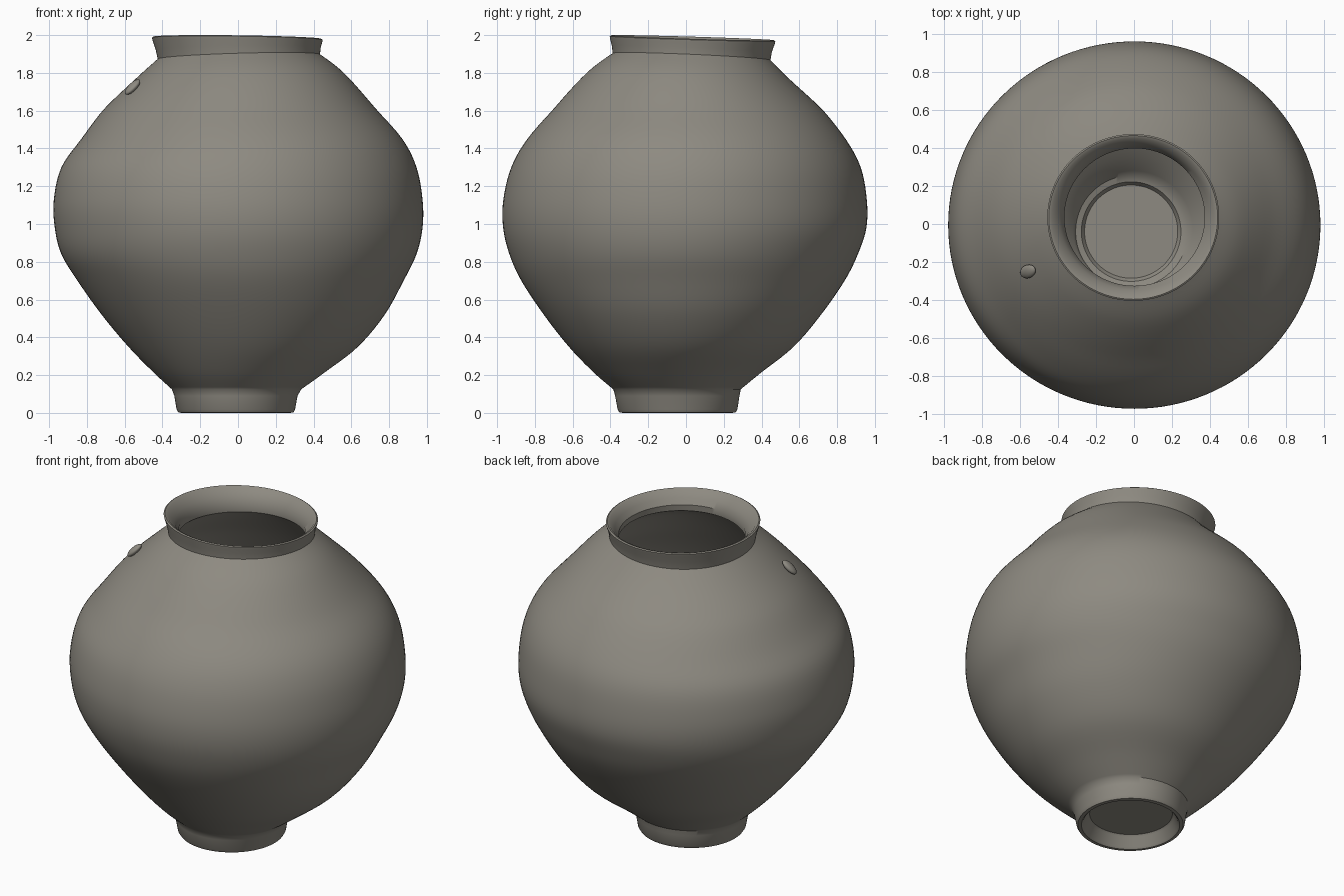
import bpy, bmesh, math
from mathutils import Vector

if "Cube" in bpy.data.objects:
    bpy.data.objects.remove(bpy.data.objects["Cube"])

SEG = 128

clay = bpy.data.materials.new("warm_grey_clay")
clay.diffuse_color = (0.27, 0.255, 0.22, 1)
clay.use_nodes = True
clay.node_tree.nodes["Principled BSDF"].inputs["Base Color"].default_value = clay.diffuse_color

# Body silhouette: height, left x, right x, front y, back y
body = [(0.125, -.35, .335, -.385, .29), (0.215, -.448, .46, -.49, .40),
        (0.35, -.58, .635, -.62, .57), (0.52, -.722, .777, -.753, .715),
        (0.70, -.85, .877, -.872, .84), (0.84, -.935, .945, -.935, .91),
        (0.98, -.97, .977, -.968, .955), (1.13, -.975, .977, -.967, .957),
        (1.30, -.935, .945, -.925, .925), (1.45, -.83, .87, -.84, .845),
        (1.62, -.70, .72, -.69, .71), (1.79, -.53, .56, -.52, .54),
        (1.887, -.425, .434, -.388, .447)]


def ring(z, xl, xr, yf, yb, tx=0.0, ty=0.0):
    """Elliptical ring as (z, cx, cy, rx, ry, tilt x, tilt y)."""
    return (z, (xl + xr) / 2, (yf + yb) / 2, (xr - xl) / 2, (yb - yf) / 2, tx, ty)


def smooth(rows, n=5):
    """Catmull-Rom curve through the rows."""
    out = []
    for i in range(len(rows) - 1):
        p0, p1, p2 = rows[max(i - 1, 0)], rows[i], rows[i + 1]
        p3 = rows[min(i + 2, len(rows) - 1)]
        for k in range(n):
            t = k / n
            out.append(tuple(0.5 * (2 * b + (c - a) * t + (2 * a - 5 * b + 4 * c - d) * t * t
                                    + (3 * b - a - 3 * c + d) * t ** 3)
                             for a, b, c, d in zip(p0, p1, p2, p3)))
    return out + [rows[-1]]


# Outer wall rings; the shoulder gradually takes the tilt of the neck
outer = []
for row in smooth(body):
    f = min(1, max(0, (row[0] - 1.6) / 0.287))
    outer.append(ring(*row, 0.029 * f, -0.044 * f))

# Hollow foot ring, from the underside centre outwards
foot = [(0.075, -.015, -.045, .24, .24, 0, 0),
        (0.065, -.015, -.045, .25, .25, 0, 0),
        (0.01, -.012, -.045, .275, .275, 0, 0),
        (0.0, -.012, -.045, .285, .285, 0, 0),
        ring(0.002, -.315, .293, -.352, .262),
        ring(0.018, -.325, .302, -.362, .272),
        ring(0.09, -.337, .315, -.375, .283)]

# Flared, slightly tilted rim and throat
rim = [ring(1.93, -.436, .438, -.393, .455, .012, -.038),
       ring(1.968, -.452, .446, -.402, .470, -.01, -.03),
       ring(1.982, -.456, .448, -.404, .473, -.013, -.03),
       ring(1.987, -.448, .440, -.396, .465, -.013, -.03),
       ring(1.981, -.432, .426, -.382, .450, -.013, -.03),
       ring(1.94, -.392, .396, -.348, .420, 0, -.035),
       ring(1.90, -.366, .372, -.325, .398, .015, -.04),
       ring(1.86, -.368, .376, -.328, .398, .02, -.04)]

# Inside wall follows the body, then steps down to a round floor
inner = [(z, cx, cy, rx - .075, ry - .075, tx, ty)
         for z, cx, cy, rx, ry, tx, ty in reversed(outer) if 0.22 < z < 1.80]
inner += [(0.17, -.005, -.035, .315, .315, 0, 0),
          (0.14, -.012, -.04, .295, .295, 0, 0),
          (0.13, -.015, -.04, .262, .262, 0, 0),
          (0.105, -.015, -.04, .245, .245, 0, 0)]

# Jar
bm = bmesh.new()
loops = []
for z, cx, cy, rx, ry, tx, ty in foot + outer + rim + inner:
    loop = []
    for i in range(SEG):
        a = 2 * math.pi * i / SEG
        x, y = cx + rx * math.cos(a), cy + ry * math.sin(a)
        loop.append(bm.verts.new((x, y, z + tx * x + ty * y)))
    loops.append(loop)
for a, b in zip(loops, loops[1:]):
    for i in range(SEG):
        j = (i + 1) % SEG
        bm.faces.new((a[i], a[j], b[j], b[i]))
bm.faces.new(list(reversed(loops[0])))
bm.faces.new(loops[-1])
bmesh.ops.recalc_face_normals(bm, faces=bm.faces)
mesh = bpy.data.meshes.new("jar")
bm.to_mesh(mesh)
bm.free()
jar = bpy.data.objects.new("jar", mesh)
bpy.context.collection.objects.link(jar)

# Small clay lump on the left front shoulder
bpy.ops.mesh.primitive_uv_sphere_add(segments=24, ring_count=12, radius=1,
                                     location=(-.558, -.25, 1.725))
lump = bpy.context.object
lump.name = "shoulder_lump"
lump.scale = (.035, .055, .02)
lump.rotation_euler = Vector((-.64, -.28, .72)).to_track_quat('Z', 'Y').to_euler()

for ob in (jar, lump):
    ob.data.materials.append(clay)
    bpy.ops.object.select_all(action='DESELECT')
    ob.select_set(True)
    bpy.context.view_layer.objects.active = ob
    bpy.ops.object.shade_smooth_by_angle(angle=math.radians(35))
